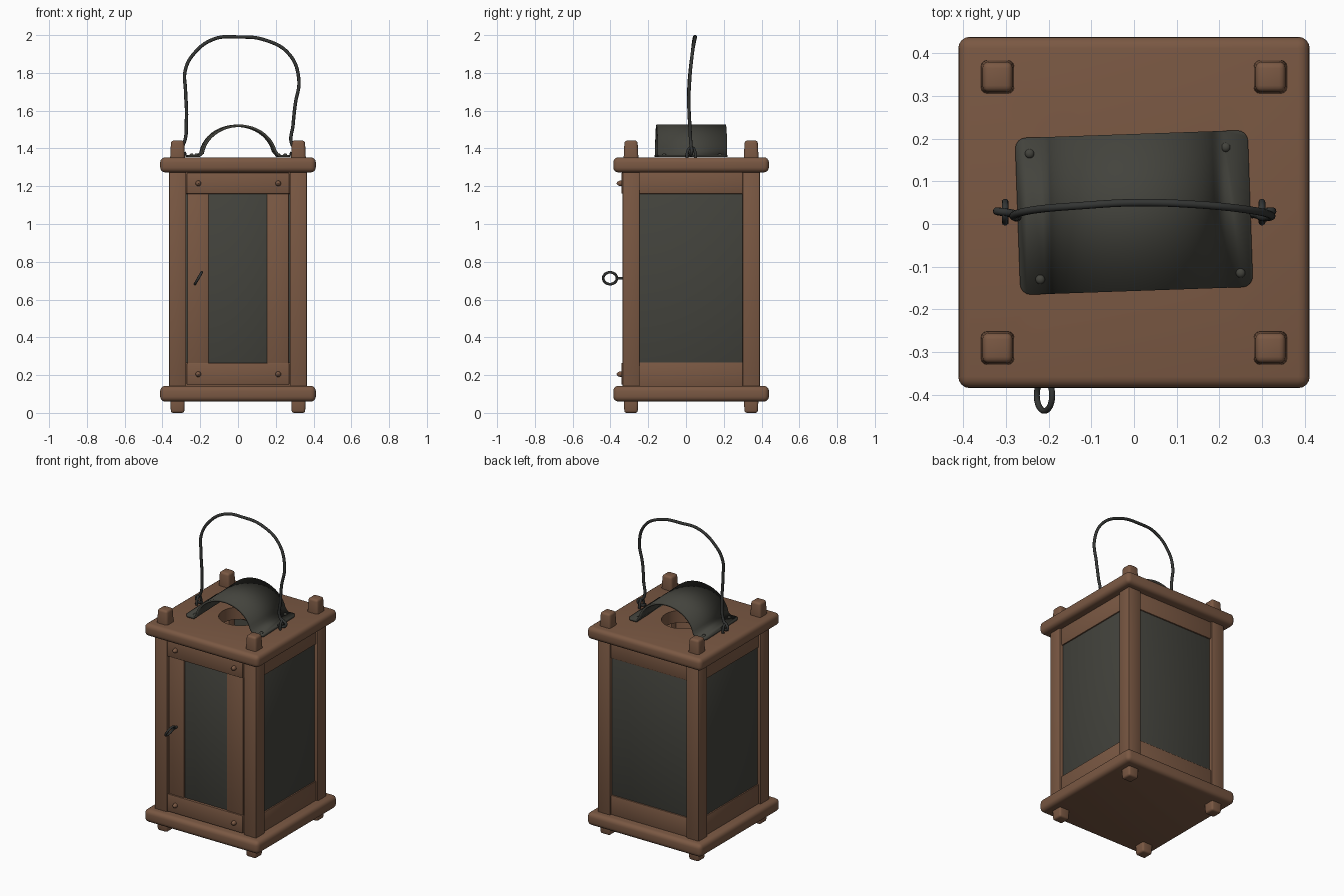
import bpy, bmesh, math
from mathutils import Matrix, Vector

if "Cube" in bpy.data.objects:
    bpy.data.objects.remove(bpy.data.objects["Cube"])

CY = 0.027  # centre of the lantern body in y


def material(name, rgb):
    m = bpy.data.materials.new(name)
    m.diffuse_color = (*rgb, 1)
    m.use_nodes = True
    m.node_tree.nodes["Principled BSDF"].inputs["Base Color"].default_value = m.diffuse_color
    return m


WOOD = material("brown wood", (0.195, 0.098, 0.056))
METAL = material("dark sheet metal", (0.056, 0.056, 0.046))
PANE = material("dark glass", (0.056, 0.056, 0.046))
IRON = material("black iron", (0.034, 0.036, 0.034))


def finish(bm, name, mat):
    bmesh.ops.recalc_face_normals(bm, faces=bm.faces)
    me = bpy.data.meshes.new(name)
    bm.to_mesh(me)
    bm.free()
    me.materials.append(mat)
    me.shade_smooth()
    me.set_sharp_from_angle(angle=math.radians(40))
    ob = bpy.data.objects.new(name, me)
    bpy.context.collection.objects.link(ob)
    return ob


def box(name, lo, hi, mat=WOOD, bevel=0.008, seg=2, top=1.0, bottom=1.0, turn=0):
    """Bevelled box between two corners, optionally tapered, turned about the body axis."""
    bm = bmesh.new()
    bmesh.ops.create_cube(bm, size=1)
    lo, hi = Vector(lo), Vector(hi)
    mid, size = (lo + hi) / 2, hi - lo
    for v in bm.verts:
        k = top if v.co.z > 0 else bottom
        v.co = mid + Vector((v.co.x * size.x * k, v.co.y * size.y * k, v.co.z * size.z))
    if bevel:
        bmesh.ops.bevel(bm, geom=bm.edges[:], offset=bevel, segments=seg, profile=0.5, affect='EDGES')
    if turn:
        c = Vector((0, CY, 0))
        bmesh.ops.rotate(bm, verts=bm.verts, cent=c, matrix=Matrix.Rotation(turn, 3, 'Z'))
    return finish(bm, name, mat)


def dome(name, loc, r, squash, mat):
    """Small flattened rivet or screw head."""
    bm = bmesh.new()
    bmesh.ops.create_uvsphere(bm, u_segments=14, v_segments=8, radius=r)
    bmesh.ops.scale(bm, verts=bm.verts, vec=squash)
    bmesh.ops.translate(bm, verts=bm.verts, vec=loc)
    return finish(bm, name, mat)


def wire(name, pts, r, cyclic=False):
    cu = bpy.data.curves.new(name, 'CURVE')
    cu.dimensions = '3D'
    cu.bevel_depth, cu.bevel_resolution, cu.resolution_u = r, 3, 8
    cu.use_fill_caps = True
    sp = cu.splines.new('BEZIER')
    sp.bezier_points.add(len(pts) - 1)
    for p, co in zip(sp.bezier_points, pts):
        p.co = co
        p.handle_left_type = p.handle_right_type = 'AUTO'
    sp.use_cyclic_u = cyclic
    cu.materials.append(IRON)
    ob = bpy.data.objects.new(name, cu)
    bpy.context.collection.objects.link(ob)
    return ob


# top and bottom boards
box("bottom_board", (-0.412, CY - 0.412, 0.06), (0.412, CY + 0.412, 0.143), bevel=0.027, seg=4)
lid = box("top_board", (-0.412, CY - 0.412, 1.273), (0.412, CY + 0.412, 1.353), bevel=0.027, seg=4)

# smoke hole through the top board
bm = bmesh.new()
bmesh.ops.create_cone(bm, cap_ends=True, segments=40, radius1=0.13, radius2=0.13, depth=0.4,
                      matrix=Matrix.Translation((0, CY, 1.31)))
cutter = finish(bm, "hole_cutter", WOOD)
cutter.hide_render = True
mod = lid.modifiers.new("hole", 'BOOLEAN')
mod.operation, mod.object, mod.solver = 'DIFFERENCE', cutter, 'EXACT'
bpy.context.view_layer.objects.active = lid
bpy.ops.object.modifier_apply(modifier=mod.name)
bpy.data.objects.remove(cutter)
lid.data.set_sharp_from_angle(angle=math.radians(40))

# corner posts with pegs above and feet below
for sx in (-1, 1):
    for sy in (-1, 1):
        x, y = sx * 0.32, CY + sy * 0.318
        side = ("left" if sx < 0 else "right") + ("_front" if sy < 0 else "_back")
        box("post_" + side, (x - 0.046, y - 0.046, 0.13), (x + 0.046, y + 0.046, 1.285))
        box("peg_" + side, (x - 0.04, y - 0.04, 1.33), (x + 0.04, y + 0.04, 1.442), bevel=0.014, seg=3, top=0.86)
        box("foot_" + side, (x - 0.039, y - 0.039, 0), (x + 0.039, y + 0.039, 0.08), bevel=0.012, seg=3, bottom=0.9)

# sides and back: two rails and a large pane, modelled at the front and turned
for name, a in (("right", 90), ("back", 180), ("left", 270)):
    t = math.radians(a)
    f = CY - 0.352
    box(name + "_top_rail", (-0.28, f, 1.16), (0.28, f + 0.05, 1.28), bevel=0.005, turn=t)
    box(name + "_bottom_rail", (-0.28, f, 0.135), (0.28, f + 0.05, 0.268), bevel=0.005, turn=t)
    box(name + "_pane", (-0.276, f + 0.008, 0.262), (0.276, f + 0.026, 1.168), PANE, 0.006, turn=t)

# front door: stiles, rails and narrow pane
box("door_left_stile", (-0.268, -0.333, 0.26), (-0.155, -0.28, 1.165), bevel=0.005)
box("door_right_stile", (0.153, -0.333, 0.26), (0.27, -0.28, 1.165), bevel=0.005)
box("door_top_rail", (-0.272, -0.342, 1.16), (0.272, -0.28, 1.272), bevel=0.005)
box("door_bottom_rail", (-0.272, -0.342, 0.15), (0.272, -0.28, 0.265), bevel=0.005)
box("door_pane", (-0.158, -0.328, 0.262), (0.156, -0.305, 1.16), PANE, 0.006)
for x in (-0.21, 0.213):
    for z in (0.205, 1.215):
        dome("door_peg", (x, -0.342, z), 0.015, (1, 1.7, 1), WOOD)

# ring pull on the door
u = Vector((0.5, 0, 0.866))
c = Vector((-0.21, -0.402, 0.713))
ring = [c + 0.036 * (math.cos(i * math.pi / 6) * u + math.sin(i * math.pi / 6) * Vector((0, 1, 0))) for i in range(12)]
wire("ring_pull", ring, 0.007, True)
wire("ring_stem", [(-0.21, -0.372, 0.713), (-0.21, -0.32, 0.713)], 0.008)

# arched metal hood with side flanges, slightly turned
arc = [(0.195 * math.cos(math.radians(a)), 1.352 + 0.168 * math.sin(math.radians(a))) for a in range(172, 7, -8)]
prof = [(-0.273, 1.36), (-0.212, 1.36)] + arc + [(0.212, 1.36), (0.273, 1.36)]
bm = bmesh.new()
rows = [[bm.verts.new((x, y, z)) for x, z in prof] for y in (-0.184, 0.184)]
for i in range(len(prof) - 1):
    bm.faces.new((rows[0][i], rows[0][i + 1], rows[1][i + 1], rows[1][i]))
corners = [r[i] for r in rows for i in (0, -1)]
bmesh.ops.bevel(bm, geom=corners, offset=0.025, segments=4, profile=0.5, affect='VERTICES')
hood = finish(bm, "smoke_hood", METAL)
hood.location = (0, CY, 0)
hood.rotation_euler.z = math.radians(2)
sol = hood.modifiers.new("thickness", 'SOLIDIFY')
sol.thickness, sol.offset = 0.013, 0

# hood rivets
for x, y in ((-0.245, 0.165), (0.215, 0.18), (0.25, -0.115), (-0.22, -0.13)):
    dome("hood_rivet", (x, y, 1.366), 0.011, (1, 1, 0.7), METAL)

# staples holding the wire handle
for x, n in ((-0.302, "left"), (0.3, "right")):
    wire(n + "_staple", [(x, 0.008, 1.34), (x, 0.006, 1.375), (x, 0.028, 1.405),
                         (x, 0.05, 1.375), (x, 0.048, 1.34)], 0.008)

# bent wire handle with hooked ends
wire("handle", [(-0.275, 0.022, 1.375), (-0.30, 0.026, 1.366), (-0.322, 0.03, 1.385), (-0.29, 0.026, 1.42),
                (-0.273, 0.018, 1.555), (-0.278, 0.015, 1.71), (-0.28, 0.022, 1.81), (-0.235, 0.033, 1.90),
                (-0.125, 0.043, 1.98), (0, 0.05, 1.99), (0.14, 0.046, 1.975), (0.27, 0.033, 1.90),
                (0.322, 0.02, 1.767), (0.303, 0.015, 1.634), (0.292, 0.02, 1.528), (0.286, 0.026, 1.42),
                (0.325, 0.03, 1.385), (0.30, 0.026, 1.366), (0.275, 0.022, 1.375)], 0.009)
